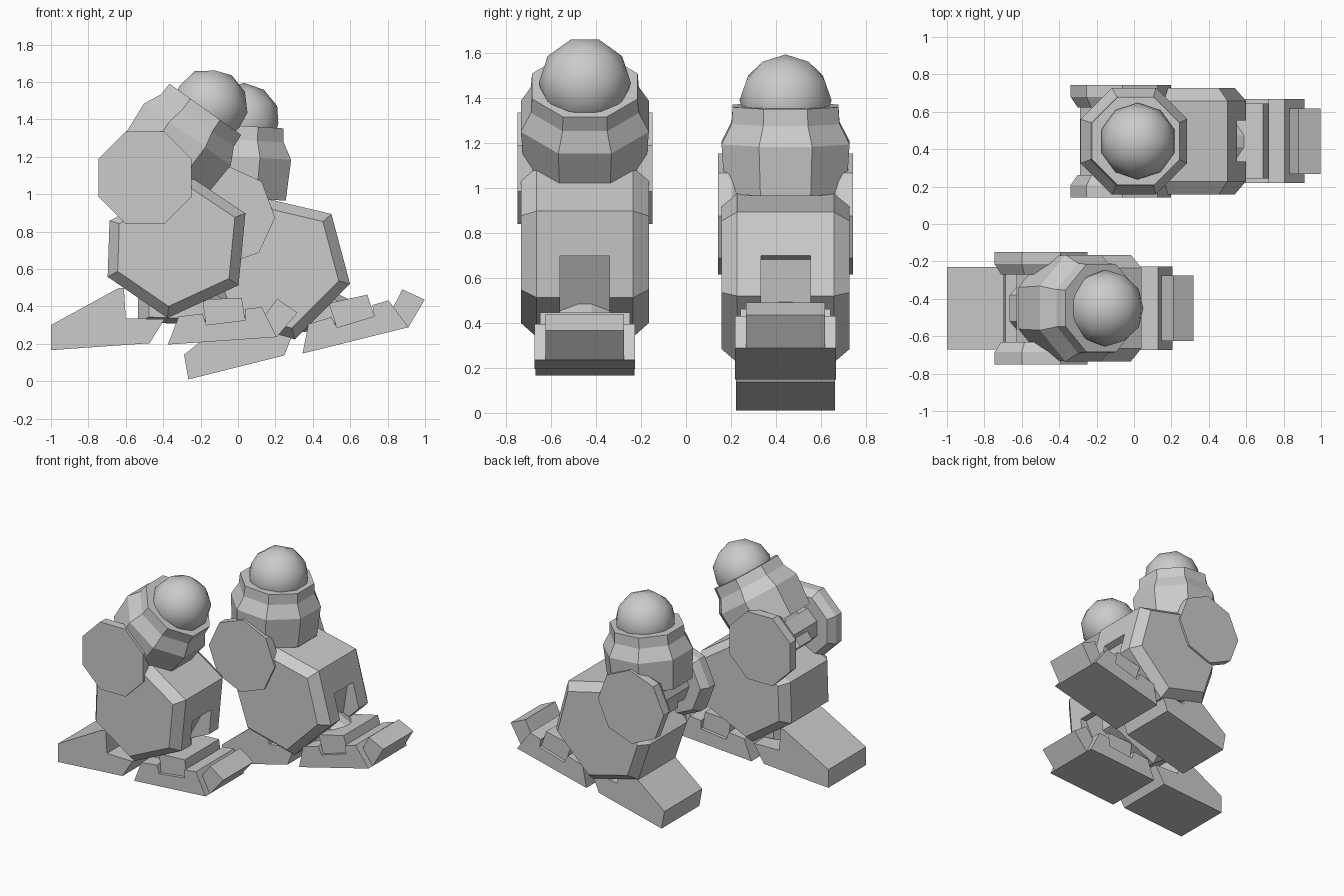
import bpy, bmesh, math
from mathutils import Matrix, Vector

if "Cube" in bpy.data.objects:
    bpy.data.objects.remove(bpy.data.objects["Cube"])

grey = bpy.data.materials.new("plain_grey")
grey.use_nodes = True
GREY = (0.6, 0.6, 0.6, 1)
grey.diffuse_color = GREY
grey.node_tree.nodes["Principled BSDF"].inputs["Base Color"].default_value = GREY


def place(x, y, z, tilt):
    """Position plus a clockwise tilt seen from the front."""
    return Matrix.Translation((x, y, z)) @ Matrix.Rotation(math.radians(tilt), 4, 'Y')


def finish(name, bm, frame):
    bmesh.ops.recalc_face_normals(bm, faces=bm.faces)
    mesh = bpy.data.meshes.new(name)
    bm.to_mesh(mesh)
    bm.free()
    mesh.materials.append(grey)
    obj = bpy.data.objects.new(name, mesh)
    obj.matrix_world = frame
    bpy.context.collection.objects.link(obj)
    return obj


def loft(name, rings, frame):
    """Skin a stack of equal point rings and cap both ends."""
    bm = bmesh.new()
    loops = [[bm.verts.new(p) for p in ring] for ring in rings]
    n = len(loops[0])
    for a, b in zip(loops, loops[1:]):
        for i in range(n):
            j = (i + 1) % n
            bm.faces.new((a[i], a[j], b[j], b[i]))
    bm.faces.new(loops[0])
    bm.faces.new(loops[-1])
    return finish(name, bm, frame)


def prism(name, outline, sections, frame):
    """Side outline in x and z, swept across y; each section is (y, scale)."""
    cx = sum(p[0] for p in outline) / len(outline)
    cz = sum(p[1] for p in outline) / len(outline)
    rings = [[(cx + (x - cx) * s, y, cz + (z - cz) * s) for x, z in outline]
             for y, s in sections]
    return loft(name, rings, frame)


def slab(half):
    return [(-half, 1), (half, 1)]


def octagon(r):
    """Flat-sided octagon with inner radius r."""
    r /= math.cos(math.pi / 8)
    turns = [math.pi * (i + 0.5) / 4 for i in range(8)]
    return [(r * math.cos(a), r * math.sin(a)) for a in turns]


# Outlines: shin and thigh are measured from the knee, foot from the heel corner
SHIN = [(-0.2, -0.53), (0.12, -0.75), (0.5, -0.575), (0.537, -0.19),
        (0.237, 0.01), (0.1, -0.08), (-0.19, -0.23)]
NOTCH = [(0.7, -0.39), (0.47, -0.39), (0.25, -0.79), (0.7, -0.79)]
HEEL = [(0, 0), (0.527, 0.037), (0.607, 0.166), (0.4, 0.17),
        (0.39, 0.331), (0.36, 0.331), (0, 0.134)]
TOE = [(0.625, 0.03), (1.207, 0.07), (1.127, 0.23), (1.037, 0.22),
       (1.037, 0.16), (0.83, 0.135), (0.81, 0.195), (0.683, 0.18)]
TOE_BLOCK = [(0.81, 0.27), (1.02, 0.28), (1.04, 0.15), (0.83, 0.125)]
TOE_TIP = [(1.13, 0.17), (1.207, 0.07), (1.318, 0.2), (1.21, 0.275)]
ANKLE = [(0.465, 0.15), (0.465, 0.33), (0.7, 0.43), (0.95, 0.25), (0.95, 0.13)]


def build_leg(side, y, knee, shin_tilt, thigh_tilt, heel, foot_tilt):
    # Shin with a sloping notch for the ankle
    shin_frame = place(knee[0], y, knee[1], shin_tilt)
    shin = prism(side + "_shin", SHIN,
                 [(-0.285, 0.85), (-0.215, 1), (0.215, 1), (0.285, 0.85)], shin_frame)
    cutter = prism(side + "_notch_cutter", NOTCH, slab(0.11), shin_frame)
    cutter.hide_render = True
    cutter.hide_viewport = True
    cutter.display_type = 'WIRE'
    cut = shin.modifiers.new("notch", 'BOOLEAN')
    cut.operation = 'DIFFERENCE'
    cut.solver = 'EXACT'
    cut.object = cutter

    # Knee discs and the hub between them
    for label, s in (("front", -1), ("back", 1)):
        prism(side + "_knee_disc_" + label, octagon(0.248),
              [(s * 0.3, 1), (s * 0.235, 1), (s * 0.18, 0.86)], shin_frame)
    prism(side + "_knee_hub", octagon(0.13), slab(0.2), shin_frame)

    # Thigh collar, lower thigh and hip ball share one axis
    axis = place(knee[0], y, knee[1], thigh_tilt) @ Matrix.Translation((0.05, 0, 0))
    profile = [(0.1, 0.27), (0.32, 0.285), (0.41, 0.24), (0.485, 0.235)]
    loft(side + "_thigh_collar",
         [[(px, py, t) for px, py in octagon(r)] for t, r in profile], axis)
    loft(side + "_lower_thigh",
         [[(px, py, t) for px, py in octagon(0.17)] for t in (-0.12, 0.15)], axis)
    bm = bmesh.new()
    bmesh.ops.create_icosphere(bm, subdivisions=2, radius=0.205)
    for f in bm.faces:
        f.smooth = True
    finish(side + "_hip_ball", bm, axis @ Matrix.Translation((0.01, 0, 0.51)))

    # Foot
    foot = place(heel[0], y, heel[1], foot_tilt)
    prism(side + "_heel", HEEL, slab(0.22), foot)
    prism(side + "_toe", TOE, slab(0.224), foot)
    prism(side + "_toe_block", TOE_BLOCK, slab(0.2), foot)
    prism(side + "_toe_tip", TOE_TIP, slab(0.175), foot)
    prism(side + "_ankle", ANKLE,
          [(-0.11, 0.75), (-0.03, 1), (0.03, 1), (0.11, 0.75)], foot)


build_leg("right", -0.45, (-0.497, 1.088), 0, 35.5, (-1.0, 0.166), 0)
build_leg("left", 0.443, (-0.07, 0.885), -20.4, 3.5, (-0.265, 0.01), -10)
